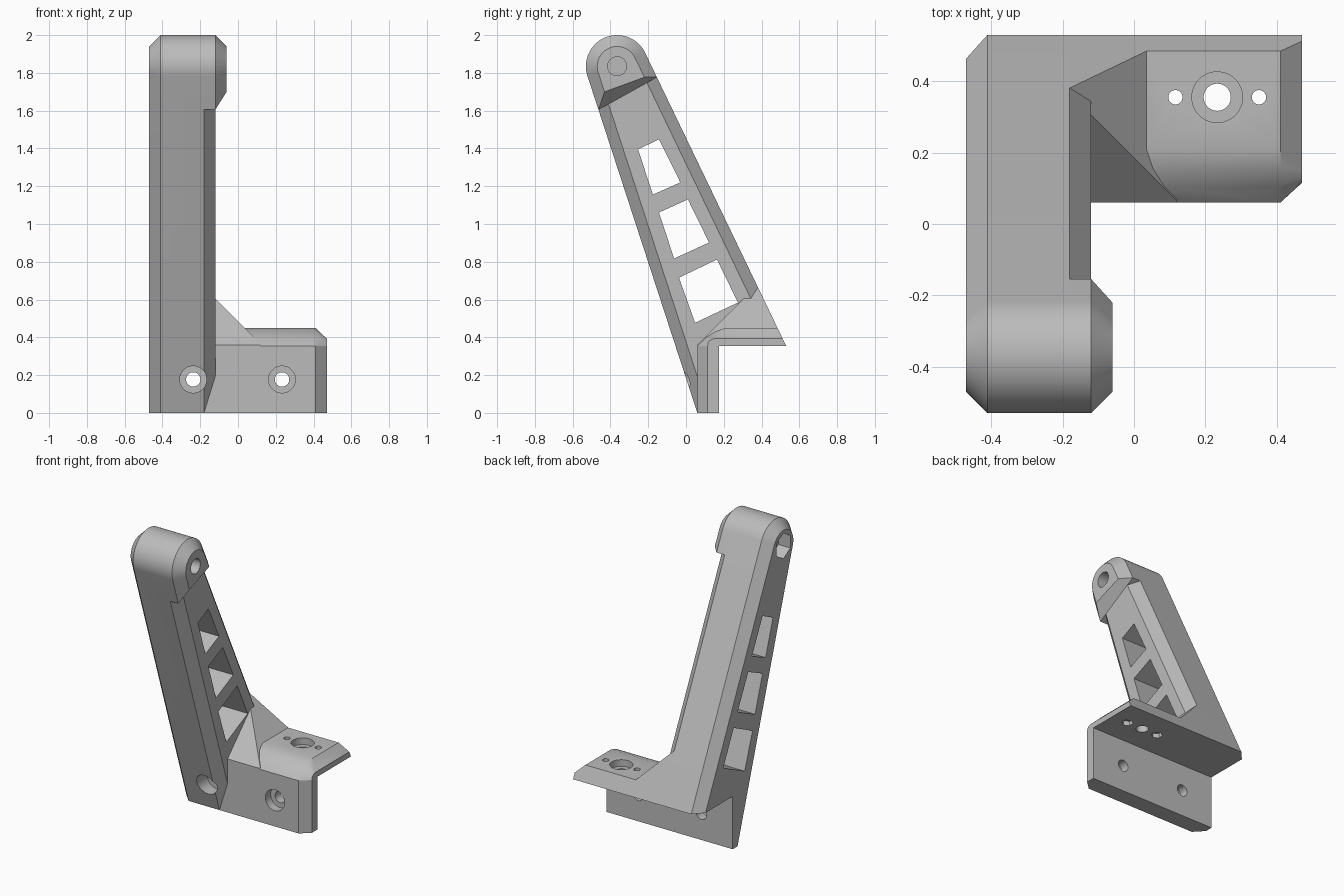
import bpy, bmesh, math
from mathutils import Matrix, Vector

cube = bpy.data.objects.get("Cube")
if cube:
    bpy.data.objects.remove(cube, do_unlink=True)

grey = bpy.data.materials.new("plain_grey")
grey.use_nodes = True
colour = (0.5, 0.5, 0.5, 1)
grey.diffuse_color = colour
grey.node_tree.nodes["Principled BSDF"].inputs["Base Color"].default_value = colour

C, R = Vector((-0.365, 1.835)), 0.165         # rounded head centre and radius
FOOT, HEEL = Vector((0.06, 0)), Vector((0.53, 0.355))
SHELF, WALL, BEVEL = 0.355, 0.175, 0.06


def to_object(name, bm):
    bmesh.ops.recalc_face_normals(bm, faces=bm.faces)
    mesh = bpy.data.meshes.new(name)
    bm.to_mesh(mesh)
    bm.free()
    mesh.materials.append(grey)
    obj = bpy.data.objects.new(name, mesh)
    bpy.context.collection.objects.link(obj)
    return obj


def loft(name, layers):
    """Solid through (x, [(y, z), ...]) sections with equal point counts."""
    bm = bmesh.new()
    rings = [[bm.verts.new((x, y, z)) for y, z in pts] for x, pts in layers]
    for a, b in zip(rings, rings[1:]):
        n = len(a)
        for i in range(n):
            j = (i + 1) % n
            bm.faces.new((a[i], a[j], b[j], b[i]))
    bm.faces.new(rings[0])
    bm.faces.new(rings[-1])
    return to_object(name, bm)


def cylinder(name, start, end, radius, sides=48):
    start, end = Vector(start), Vector(end)
    axis = end - start
    bm = bmesh.new()
    turn = axis.to_track_quat('Z', 'Y').to_matrix().to_4x4()
    bmesh.ops.create_cone(bm, cap_ends=True, segments=sides, radius1=radius,
                          radius2=radius, depth=axis.length,
                          matrix=Matrix.Translation((start + end) / 2) @ turn)
    return to_object(name, bm)


def combine(target, other, operation):
    mod = target.modifiers.new(other.name, 'BOOLEAN')
    mod.operation, mod.object, mod.solver = operation, other, 'EXACT'
    bpy.context.view_layer.objects.active = target
    bpy.ops.object.modifier_apply(modifier=mod.name)
    bpy.data.objects.remove(other, do_unlink=True)


def tangent_angle(point, side):
    v = point - C
    return math.atan2(v.y, v.x) + side * math.acos(R / v.length)


A_BACK = tangent_angle(HEEL, 1)
A_FRONT = tangent_angle(FOOT, -1) + 2 * math.pi


def edge_point(base, angle, inset, z):
    """Point at height z on a tangent edge moved inwards by inset."""
    y = base.x - inset / math.cos(angle) - (z - base.y) * math.tan(angle)
    return (y, z)


def outline(inset, z_front, z_back, extra=()):
    steps = 32
    pts = []
    for i in range(steps + 1):
        a = A_BACK + (A_FRONT - A_BACK) * i / steps
        pts.append((C.x + (R - inset) * math.cos(a), C.y + (R - inset) * math.sin(a)))
    pts.append(edge_point(FOOT, A_FRONT, inset, z_front))
    pts.extend(extra)
    pts.append(edge_point(HEEL, A_BACK, inset, z_back))
    return pts


def back(z):
    return edge_point(HEEL, A_BACK, 0, z)


# Leaning arm with bevelled long edges
notch = [(WALL, 0), (WALL, SHELF)]
full, small = (outline(i, 0, SHELF, notch) for i in (0, BEVEL))
body = loft("arm_bracket", [(-0.47, small), (-0.41, full), (-0.18, full), (-0.12, small)])

# Wider rounded head
head_full, head_small = outline(0, 1.605, 1.777), outline(BEVEL, 1.70, 1.777)
head = loft("head", [(-0.18, head_full), (-0.12, head_full), (-0.06, head_small)])

# Angled base with softened top front edge
top = [(0.06, 0), (0.06, SHELF), (0.105, 0.4), (0.155, 0.432), (0.21, 0.45), back(0.45)]
end = [(0.115, 0), (0.115, SHELF), (0.118, 0.375), (0.13, 0.386), (0.15, 0.393), back(0.393)]
under = [tuple(HEEL), (WALL, SHELF), (WALL, 0)]
base = loft("base", [(-0.3, top + under), (0.41, top + under), (0.47, end + under)])


# Sloping gusset between arm and base
def gusset_section(x):
    z = 0.485 - x
    return [(0.06, SHELF), (0.06, 0.36), (z - 0.3, z), back(z), tuple(HEEL)]


gusset = loft("gusset", [(x, gusset_section(x)) for x in (-0.18, 0.12)])
for part in (head, base, gusset):
    combine(body, part, 'UNION')

# Clear the space behind the wall and under the shelf
space = [(WALL, -0.1), (WALL, SHELF), (0.7, SHELF), (0.7, -0.1)]
combine(body, loft("space", [(-0.6, space), (0.6, space)]), 'DIFFERENCE')

# Three windows through the arm
windows = [
    [(-0.254, 1.395), (-0.143, 1.448), (-0.03, 1.22), (-0.175, 1.156)],
    [(-0.143, 1.061), (0.01, 1.13), (0.122, 0.902), (-0.063, 0.817)],
    [(-0.037, 0.716), (0.164, 0.812), (0.275, 0.584), (0.048, 0.477)],
]
for w in windows:
    combine(body, loft("window", [(-0.6, w), (0.1, w)]), 'DIFFERENCE')

holes = []
# Wall screw holes with counterbores
for x in (-0.237, 0.233):
    holes.append(((x, -0.2, 0.177), (x, 0.3, 0.177), 0.038, 48))
    holes.append(((x, -0.2, 0.177), (x, 0.115, 0.177), 0.071, 48))
# Shelf hole with counterbore, and two pin holes with hexagonal pockets
holes.append(((0.233, 0.355, 0.2), (0.233, 0.355, 0.6), 0.038, 48))
holes.append(((0.233, 0.355, 0.405), (0.233, 0.355, 0.6), 0.071, 48))
for x in (0.116, 0.35):
    holes.append(((x, 0.355, 0.2), (x, 0.355, 0.6), 0.02, 32))
    holes.append(((x, 0.355, 0.3), (x, 0.355, 0.385), 0.036, 6))
# Head bore and hexagonal pocket on the outer side
holes.append(((0.1, C.x, C.y), (-0.37, C.x, C.y), 0.05, 48))
holes.append(((-0.6, C.x, C.y), (-0.38, C.x, C.y), 0.085, 6))
for start, finish, radius, sides in holes:
    combine(body, cylinder("hole", start, finish, radius, sides), 'DIFFERENCE')

# Smooth rounded surfaces, keep hard edges
bpy.ops.object.select_all(action='DESELECT')
body.select_set(True)
bpy.context.view_layer.objects.active = body
bpy.ops.object.shade_smooth_by_angle(angle=math.radians(25))
